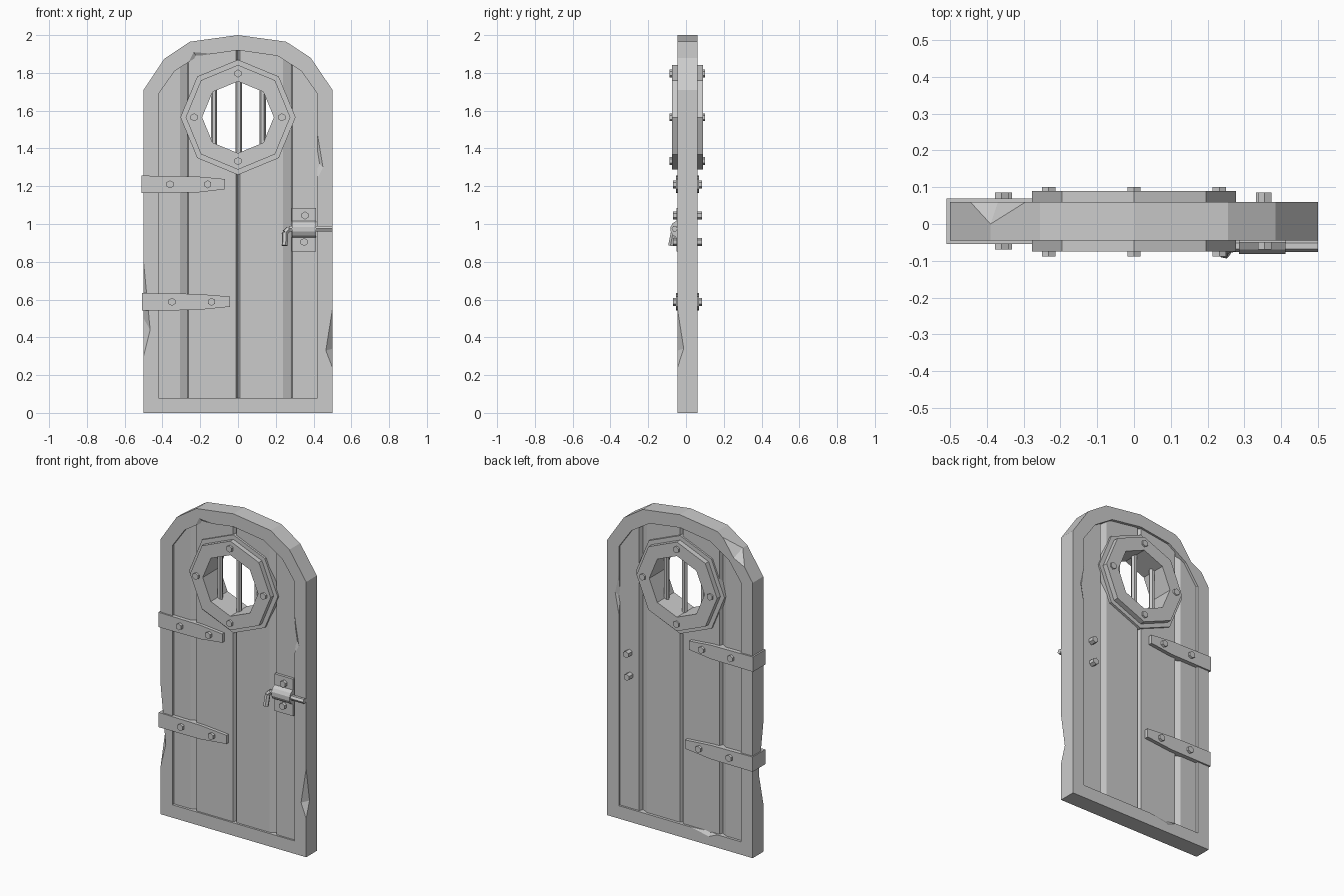
import bpy, bmesh, math
from mathutils import Vector

if "Cube" in bpy.data.objects:
    bpy.data.objects.remove(bpy.data.objects["Cube"])

grey = bpy.data.materials.new("plain_grey")
grey.diffuse_color = (0.6, 0.6, 0.6, 1)
grey.use_nodes = True
grey.node_tree.nodes["Principled BSDF"].inputs["Base Color"].default_value = grey.diffuse_color


def finish(name, bm):
    bmesh.ops.recalc_face_normals(bm, faces=bm.faces[:])
    me = bpy.data.meshes.new(name)
    bm.to_mesh(me)
    bm.free()
    me.materials.append(grey)
    ob = bpy.data.objects.new(name, me)
    bpy.context.collection.objects.link(ob)
    return ob


def loft(name, a, b):
    """Closed solid between two matching loops of 3D points."""
    bm = bmesh.new()
    va = [bm.verts.new(p) for p in a]
    vb = [bm.verts.new(p) for p in b]
    n = len(a)
    bm.faces.new(va)
    bm.faces.new(vb[::-1])
    for i in range(n):
        j = (i + 1) % n
        bm.faces.new((va[i], va[j], vb[j], vb[i]))
    return finish(name, bm)


def slab(name, pts, y0, y1):
    return loft(name, [(x, y0, z) for x, z in pts], [(x, y1, z) for x, z in pts])


def ring(name, outer, inner, y0, y1):
    bm = bmesh.new()
    loops = [[bm.verts.new((x, y, z)) for x, z in pts]
             for pts, y in ((outer, y0), (outer, y1), (inner, y1), (inner, y0))]
    n = len(outer)
    for k in range(4):
        p, q = loops[k], loops[(k + 1) % 4]
        for i in range(n):
            j = (i + 1) % n
            bm.faces.new((p[i], p[j], q[j], q[i]))
    return finish(name, bm)


def ngon(cx, cz, r, n, turn=0.0):
    return [(cx + r * math.cos(turn + math.tau * i / n),
             cz + r * math.sin(turn + math.tau * i / n)) for i in range(n)]


def rod(name, p, q, r, n=6):
    p, q = Vector(p), Vector(q)
    rot = (q - p).to_track_quat('Z', 'Y')
    circle = [rot @ Vector((x, y, 0)) for x, y in ngon(0, 0, r, n)]
    return loft(name, [p + c for c in circle], [q + c for c in circle])


def bolt(name, x, z, y0, y1):
    slab(name, ngon(x, z, 0.021, 6, math.pi / 6), y0, y1)


def hull(name, pts):
    bm = bmesh.new()
    for p in pts:
        bm.verts.new(p)
    bmesh.ops.convex_hull(bm, input=bm.verts[:])
    return finish(name, bm)


def cut(target, cutter):
    cutter.hide_render = True
    mod = target.modifiers.new("cut", 'BOOLEAN')
    mod.operation = 'DIFFERENCE'
    mod.solver = 'EXACT'
    mod.object = cutter
    bpy.context.view_layer.objects.active = target
    bpy.ops.object.modifier_apply(modifier=mod.name)
    bpy.data.objects.remove(cutter)


F, B = -0.045, 0.06          # front and back of the frame

# arched frame
outer = [(-0.5, 0), (0.5, 0), (0.5, 1.71), (0.385, 1.88), (0.255, 1.965),
         (0, 2.0), (-0.255, 1.965), (-0.39, 1.875), (-0.5, 1.71)]
inner = [(-0.42, 0.08), (0.42, 0.08), (0.42, 1.69), (0.335, 1.81), (0.21, 1.89),
         (0, 1.92), (-0.21, 1.89), (-0.335, 1.81), (-0.42, 1.69)]
frame = ring("door_frame", outer, inner, F, B)

# chips knocked out of the frame edges
chips = [
    [(0.5, F, 0.24), (0.5, F, 0.55), (0.465, F, 0.33), (0.5, -0.012, 0.34), (0.53, -0.08, 0.37)],
    [(-0.5, F, 0.30), (-0.5, F, 0.80), (-0.465, F, 0.44), (-0.5, 0.0, 0.5), (-0.53, -0.08, 0.5)],
    [(0.41, F, 1.22), (0.418, F, 1.49), (0.45, F, 1.30), (0.41, -0.02, 1.34), (0.41, -0.07, 1.33)],
    [(-0.27, F, 1.84), (-0.235, F, 1.91), (-0.12, F, 1.90), (-0.21, -0.02, 1.87), (-0.22, -0.07, 1.87)],
    [(-0.45, B, 1.79), (-0.29, B, 1.945), (-0.37, B, 1.83), (-0.39, 0.0, 1.875), (-0.44, 0.1, 1.93)],
    [(0.41, B, 1.22), (0.418, B, 1.52), (0.445, B, 1.40), (0.41, 0.035, 1.36), (0.41, 0.08, 1.36)],
    [(-0.04, B, 0.085), (-0.27, B, 0.085), (-0.2, B, 0.055), (-0.2, 0.04, 0.085), (-0.15, 0.08, 0.09)],
]
for c in chips:
    cut(frame, hull("chip_cutter", c))

# four planks with uneven chamfers, pierced by the window
WZ = 1.565
# x0, x1, top0, top1, chamfer left/right, front, back
planks = [(-0.46, -0.272, 1.70, 1.92, 0.01, 0.035, -0.030, 0.044),
          (-0.270, -0.001, 1.92, 1.96, 0.008, 0.01, -0.034, 0.047),
          (0.001, 0.278, 1.96, 1.92, 0.01, 0.04, -0.032, 0.043),
          (0.280, 0.46, 1.92, 1.70, 0.008, 0.01, -0.034, 0.048)]
for x0, x1, t0, t1, cl, cr, f, b in planks:
    d = 0.02
    prof = [(x0, f + d), (x0 + cl, f), (x1 - cr, f), (x1, f + d),
            (x1, b - d), (x1 - cr, b), (x0 + cl, b), (x0, b - d)]
    top = lambda x: t0 + (t1 - t0) * (x - x0) / (x1 - x0)
    p = loft("plank", [(x, y, 0.04) for x, y in prof], [(x, y, top(x)) for x, y in prof])
    cut(p, slab("window_cutter", ngon(0, WZ, 0.24, 8), -0.2, 0.2))

# octagonal window: low outer step, raised ring, bars and bolts
hole = ngon(0, WZ, 0.19, 8)
ring("window_step", ngon(0, WZ, 0.305, 8), ngon(0, WZ, 0.22, 8), F, B - 0.002)
ring("window_ring", ngon(0, WZ, 0.277, 8), hole, -0.075, 0.09)
for x, h in ((-0.127, 0.15), (0.004, 0.2), (0.13, 0.15)):
    rod("window_bar", (x, 0.005, WZ - h), (x, 0.005, WZ + h), 0.017)
for x, z in ngon(0, WZ, 0.232, 4):
    bolt("window_bolt", x, z, -0.088, 0.1)

# hinge straps wrapping the left edge
for z, x0, x1, bolts in ((1.21, -0.51, -0.07, (-0.36, -0.16)),
                         (0.588, -0.507, -0.042, (-0.35, -0.14))):
    slab("hinge_strap", [(x0, z - 0.046), (-0.22, z - 0.044), (x1, z - 0.026),
                         (x1, z + 0.028), (-0.22, z + 0.042), (x0, z + 0.046)], -0.054, 0.07)
    for x in bolts:
        bolt("hinge_bolt", x, z, -0.07, 0.085)

# latch: plate, half-round barrel, bent sliding rod, bolts
slab("latch_plate", [(0.285, 0.855), (0.413, 0.855), (0.413, 1.085), (0.285, 1.085)], -0.025, -0.05)
barrel = [(-0.045, 1.02), (-0.07, 1.005), (-0.081, 0.985), (-0.081, 0.96), (-0.07, 0.94), (-0.045, 0.925)]
loft("latch_barrel", [(0.286, y, z) for y, z in barrel], [(0.412, y, z) for y, z in barrel])
path = [(0.5, -0.06, 0.975), (0.27, -0.06, 0.975), (0.25, -0.065, 0.955), (0.247, -0.079, 0.885)]
for p, q in zip(path, path[1:]):
    rod("latch_rod", p, q, 0.016)
for x, z in ((0.355, 1.045), (0.35, 0.905)):
    bolt("latch_bolt", x, z, -0.07, 0.085)
